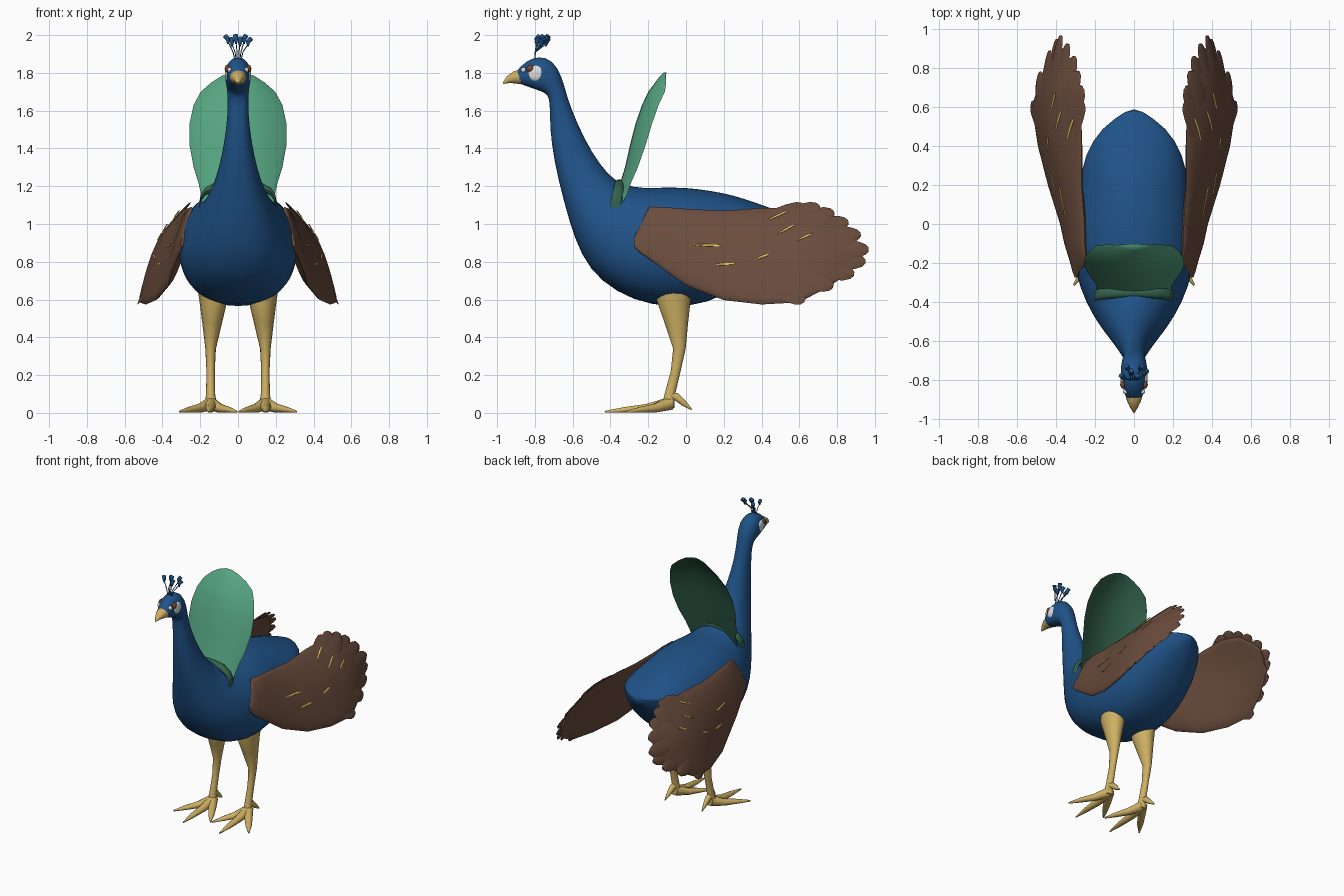
import bpy, bmesh, math
from mathutils import Vector

if "Cube" in bpy.data.objects:
    bpy.data.objects.remove(bpy.data.objects["Cube"], do_unlink=True)


def material(name, r, g, b):
    m = bpy.data.materials.new(name)
    m.use_nodes = True
    m.diffuse_color = (r, g, b, 1)
    m.node_tree.nodes["Principled BSDF"].inputs["Base Color"].default_value = (r, g, b, 1)
    return m


BLUE = material("plumage blue", .014, .085, .245)
GREEN = material("fan green", .092, .375, .22)
DARK_GREEN = material("fan dark green", .032, .12, .072)
BROWN = material("wing brown", .146, .074, .047)
GOLD = material("leg gold", .62, .435, .127)
YELLOW = material("fleck yellow", .72, .50, .12)
WHITE = material("face white", .75, .75, .75)
AMBER = material("eye brown", .2, .07, .025)


def build(name, shells, mat, mirror=False, sub=0, angle=50):
    """Skin each shell (a list of rings of points) into a closed solid."""
    bm = bmesh.new()
    for rings in shells:
        vs = [[bm.verts.new(p) for p in ring] for ring in rings]
        n = len(vs[0])
        for a, b in zip(vs, vs[1:]):
            for i in range(n):
                j = (i + 1) % n
                bm.faces.new((a[i], a[j], b[j], b[i]))
        bm.faces.new(vs[0])
        bm.faces.new(vs[-1])
    bmesh.ops.recalc_face_normals(bm, faces=bm.faces)
    me = bpy.data.meshes.new(name)
    bm.to_mesh(me)
    bm.free()
    me.materials.append(mat)
    ob = bpy.data.objects.new(name, me)
    bpy.context.collection.objects.link(ob)
    bpy.ops.object.select_all(action='DESELECT')
    ob.select_set(True)
    bpy.context.view_layer.objects.active = ob
    bpy.ops.object.shade_smooth_by_angle(angle=math.radians(angle))
    if mirror:
        ob.modifiers.new("Mirror", 'MIRROR')
    if sub:
        ob.modifiers.new("Smooth", 'SUBSURF').levels = sub
        ob.modifiers["Smooth"].render_levels = sub
    return ob


def circle(n):
    return [(math.cos(math.tau * i / n), math.sin(math.tau * i / n)) for i in range(n)]


def clamp(v):
    return min(max(v, 0), 1)


def tube(path, sizes, n=10):
    """Round limb along a path; each size is (x radius, other radius)."""
    pts = [Vector(p) for p in path]
    rings = []
    for i, p in enumerate(pts):
        d = (pts[min(i + 1, len(pts) - 1)] - pts[max(i - 1, 0)]).normalized()
        side = Vector((1, 0, 0)) - d * d.x
        side.normalize()
        up = d.cross(side)
        rx, ry = sizes[i]
        rings.append([p + side * c * rx + up * s * ry for c, s in circle(n)])
    return rings


# Body, neck and head: (front/low y, z, back/top y, z, half width, ridge height)
sections = [
    (-.915, 1.755, -.905, 1.805, .036, 0), (-.86, 1.735, -.845, 1.865, .055, 0),
    (-.79, 1.71, -.78, 1.89, .07, 0), (-.745, 1.695, -.705, 1.87, .068, 0),
    (-.725, 1.67, -.655, 1.78, .058, 0), (-.72, 1.61, -.63, 1.67, .053, 0),
    (-.72, 1.50, -.575, 1.53, .06, 0), (-.70, 1.34, -.50, 1.38, .085, 0),
    (-.66, 1.17, -.41, 1.255, .125, 0), (-.615, 1.0, -.33, 1.205, .175, 0),
    (-.555, .83, -.23, 1.19, .23, 0), (-.455, .695, -.12, 1.195, .285, 0),
    (-.28, .59, 0, 1.195, .325, 0), (-.08, .555, .12, 1.18, .308, .05),
    (.12, .575, .25, 1.155, .285, .2), (.30, .68, .38, 1.11, .255, .4),
    (.46, .84, .50, 1.065, .175, .6), (.58, 1.0, .60, 1.03, .02, .5)]
rings = []
for y0, z0, y1, z1, w, h in sections:
    mid = Vector((0, (y0 + y1) / 2, (z0 + z1) / 2))
    axis = Vector((0, (y1 - y0) / 2, (z1 - z0) / 2))
    ring = []
    for c, s in circle(28):
        if c >= 0:
            k = h + (1 - h) * c
        else:
            k = h - (1 + h) * abs(c) ** .85
            s = math.copysign(abs(s) ** .85, s)
        ring.append(mid + axis * k + Vector((w * s, 0, 0)))
    rings.append(ring)
build("body_neck_and_head", [rings], BLUE, sub=1, angle=70)

# Beak
build("beak", [tube([(0, -.875, 1.778), (0, -.905, 1.776), (0, -.94, 1.764), (0, -.968, 1.745)],
                    [(.045, .04), (.037, .034), (.021, .02), (.004, .004)], 14)], GOLD)


# Face patches and eyes
def spot(name, centre, r, mat):
    x, y, z = centre
    rings = []
    for i in range(1, 8):
        a = math.pi * i / 8
        rings.append([(x - .014 * math.cos(a), y + r * c * math.sin(a), z + r * s * math.sin(a))
                      for c, s in circle(16)])
    build(name, [rings], mat, mirror=True)


spot("cheek_patch", (.057, -.794, 1.797), .042, WHITE)
spot("brow_patch", (.043, -.86, 1.815), .014, WHITE)
spot("eye", (.056, -.824, 1.822), .021, AMBER)
spot("eye_glint", (.059, -.824, 1.822), .007, WHITE)

# Crest of thin stalks with flared tips
stalks, tips = [], []
for i in range(6):
    u = (i - 2.5) / 2.5
    tip = Vector((.053 * u, -.79 + .024 * (i * 2 % 3), 1.966 - .014 * (i % 2)))
    stalks.append(tube([(.015 * u, -.80, 1.86), (.026 * u, -.798, 1.91), tip], [(.0025, .0035)] * 3, 6))
    end = tip + Vector((.014 * u, .014, .034 - .006 * abs(u)))
    tips.append(tube([tip - Vector((0, 0, .012)), tip + Vector((0, 0, .012)), end],
                     [(.004, .004), (.012, .014), (.014, .014)], 8))
build("crest_stalks", stalks, BLUE)
build("crest_tips", tips, BLUE)

# Upright fan behind the neck, bowed forward: (z, half width, centre y, depth of bow)
outline = [(1.09, .19, -.375, .03), (1.14, .193, -.36, .04), (1.17, .198, -.352, .045),
           (1.22, .21, -.34, .05), (1.3, .235, -.315, .06), (1.42, .257, -.288, .075),
           (1.53, .257, -.26, .08), (1.63, .235, -.225, .08), (1.70, .197, -.192, .08),
           (1.75, .14, -.155, .05), (1.785, .085, -.128, .02), (1.803, .03, -.11, .005)]
fan = build("back_fan", [[[(w * c, y + .008 * s + d * c * c, z) for c, s in circle(28)]
                          for z, w, y, d in outline]], GREEN, angle=60)
fan.data.materials.append(DARK_GREEN)
for p in fan.data.polygons:
    p.material_index = int(p.normal.y > 0)

# Dark collar that saddles the neck at the foot of the fan
arch = [(.203, 1.105), (.196, 1.14), (.175, 1.17), (.12, 1.2), (.06, 1.212), (0, 1.215)]
arch += [(-x, z) for x, z in reversed(arch[:-1])]
build("fan_collar", [[[(x, -.352 - .2 * (1.215 - z) + .028 * c, z + .022 * s) for c, s in circle(10)]
                      for x, z in arch]], DARK_GREEN)


# Wings: shapes are laid out in side view and bent onto a slanted, cambered sheet
def on_wing(y, z, off):
    k = min(.28 + .43 * max(y, 0), .525)
    u = clamp((z - .58) / .54)
    camber = .048 * clamp(y / .5) * math.sin(math.pi * u ** 1.5)
    tuck = .055 * clamp((y - .7) / .27) + .012 * clamp((-y - .1) / .17)
    return Vector((.25 + k * (1.1 - z) + camber - tuck + off, y, z))


# Each station: y, top z, low z, half thickness
stations = [(-.275, .93, .88, .01), (-.24, 1.0, .845, .017), (-.195, 1.092, .815, .022),
            (-.1, 1.088, .745, .03), (0, 1.08, .675, .036), (.2, 1.07, .597, .036),
            (.4, 1.085, .574, .036), (.6, 1.085, .585, .03), (.75, 1.05, .665, .022),
            (.85, .97, .73, .014), (.9, .91, .78, .01)]
wing = [[on_wing(y, (top + low) / 2 + (top - low) / 2 * c, t * s) for c, s in circle(24)]
        for y, top, low, t in stations]
build("wing", [wing], BROWN, mirror=True)


def feather(root, tip, width, off0, off1, thick=.006):
    """Flat leaf shape from root to tip, as (y, z) pairs."""
    root, tip = Vector(root), Vector(tip)
    d = tip - root
    across = Vector((-d.y, d.x)).normalized()
    rings = []
    for u, w in ((0, .3), (.25, .8), (.5, 1), (.75, 1), (.9, .85), (.97, .55), (1, .2)):
        p = root + d * u
        ring = []
        for c, s in circle(8):
            q = p + across * width * w * c
            ring.append(on_wing(q.x, q.y, off0 + (off1 - off0) * u + thick * s))
        rings.append(ring)
    return rings


feather_tips = [(.635, 1.09), (.71, 1.09), (.785, 1.06), (.86, 1.01), (.925, .945),
                (.967, .865), (.95, .80), (.89, .735), (.78, .67), (.63, .595)]
hub = Vector((.05, .87))
flight = []
for i, tip in enumerate(feather_tips):
    tip = Vector(tip)
    flight.append(feather(hub.lerp(tip, .4), tip, .05, .016, .004 + .004 * (i % 3)))
build("flight_feathers", flight, BROWN, mirror=True)

# Yellow flecks on the outer wing: start, end, height off the sheet
flecks = [((.04, .89), (.19, .885), .037), ((.15, .785), (.26, .79), .036),
          ((.37, .815), (.44, .84), .037), ((.43, 1.02), (.54, 1.07), .026),
          ((.48, .945), (.58, 1.0), .031), ((.59, .915), (.67, .95), .03)]
build("wing_flecks", [feather(a, b, .006, h, h, .004) for a, b, h in flecks], YELLOW, mirror=True)

# Legs: feathered thigh tapering to the joint, then the shank
build("leg", [tube([(.14, -.06, .70), (.13, -.065, .60), (.137, -.05, .48), (.145, -.035, .34),
                    (.145, -.055, .22), (.145, -.085, .10), (.145, -.095, .03)],
                   [(.08, .1), (.075, .093), (.053, .064), (.028, .034),
                    (.022, .026), (.024, .028), (.034, .035)], 14)], GOLD, mirror=True)

# Feet: three spread front toes and one hind toe
toes = []
for x, y in ((.15, -.43), (.31, -.315), (.005, -.315)):
    base, tip = Vector((.145, -.085, .05)), Vector((x, y, .006))
    toes.append(tube([base, base.lerp(tip, .35) - Vector((0, 0, .01)),
                      base.lerp(tip, .7) - Vector((0, 0, .003)), tip],
                     [(.034, .036), (.027, .024), (.02, .015), (.004, .005)]))
toes.append(tube([(.145, -.10, .09), (.147, -.05, .085), (.15, -.01, .05), (.152, .03, .018)],
                 [(.022, .025), (.02, .022), (.014, .016), (.003, .004)]))
build("toes", toes, GOLD, mirror=True)
